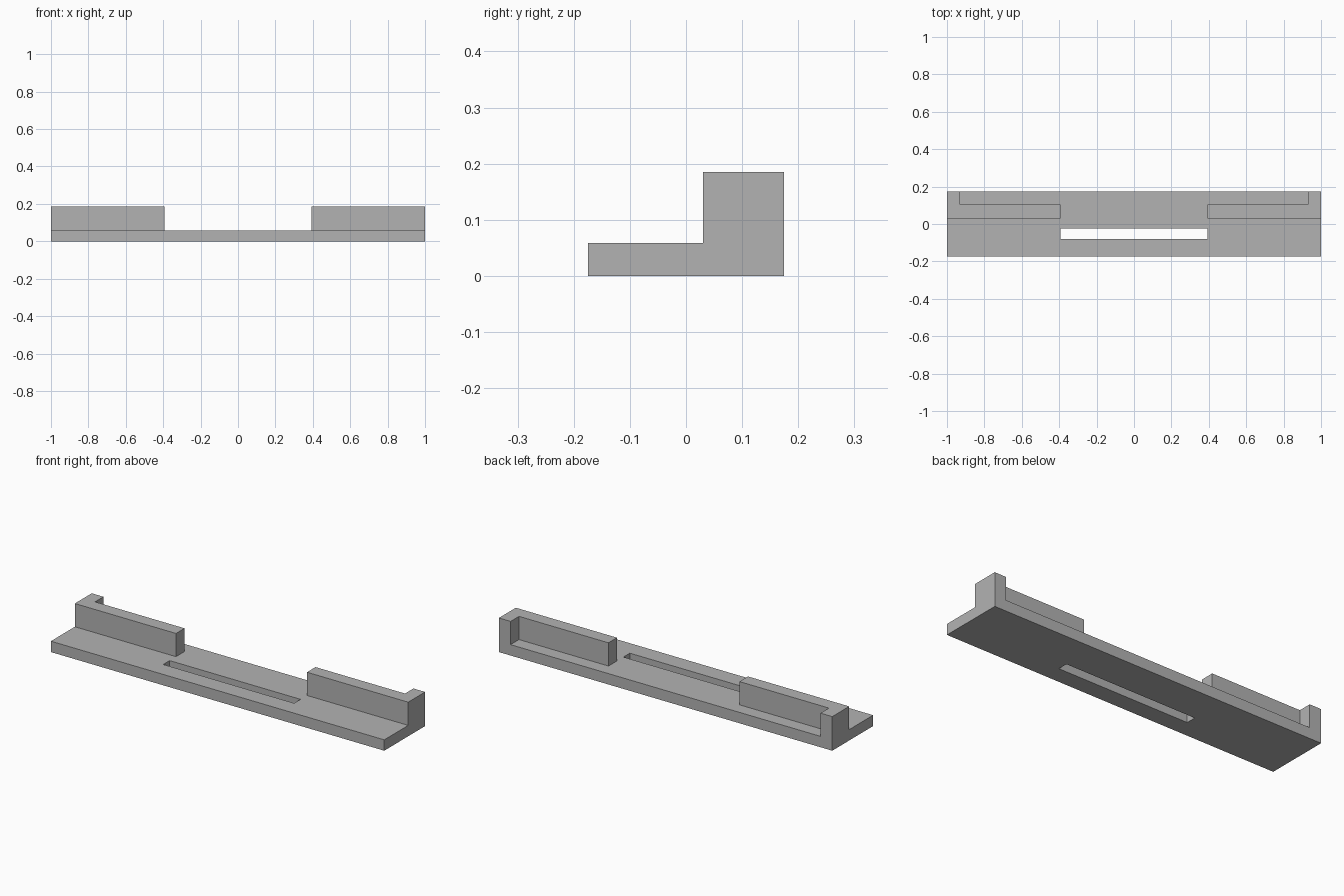
import bpy
import bmesh

default = bpy.data.objects.get("Cube")
if default:
    bpy.data.objects.remove(default, do_unlink=True)

# Single grey material
grey = bpy.data.materials.new("plain grey")
grey.use_nodes = True
colour = (0.45, 0.45, 0.45, 1)
grey.diffuse_color = colour
grey.node_tree.nodes["Principled BSDF"].inputs["Base Color"].default_value = colour

HALF_LENGTH, HALF_DEPTH = 1.0, 0.175
BASE_TOP, WALL_TOP = 0.059, 0.185
GAP = 0.393                       # half width of the opening and the slot
WALL_FRONT, WALL_BACK = 0.03, 0.103
RETURN_INNER = 0.93


def prism(name, outline, bottom, top):
    """Extrude a flat outline from bottom to top."""
    bm = bmesh.new()
    face = bm.faces.new([bm.verts.new((x, y, bottom)) for x, y in outline])
    result = bmesh.ops.extrude_face_region(bm, geom=[face])
    raised = [v for v in result["geom"] if isinstance(v, bmesh.types.BMVert)]
    bmesh.ops.translate(bm, verts=raised, vec=(0, 0, top - bottom))
    bmesh.ops.recalc_face_normals(bm, faces=bm.faces)
    mesh = bpy.data.meshes.new(name)
    bm.to_mesh(mesh)
    bm.free()
    mesh.materials.append(grey)
    obj = bpy.data.objects.new(name, mesh)
    bpy.context.collection.objects.link(obj)
    return obj


def rectangle(x0, x1, y0, y1):
    return [(x0, y0), (x1, y0), (x1, y1), (x0, y1)]


# Base plate with a long slot cut through it
base = prism("base_plate", rectangle(-HALF_LENGTH, HALF_LENGTH, -HALF_DEPTH, HALF_DEPTH), 0, BASE_TOP)
cutter = prism("slot_cutter", rectangle(-GAP, GAP, -0.08, -0.025), -0.1, 0.2)
cutter.hide_render = True
cut = base.modifiers.new("slot", "BOOLEAN")
cut.operation = "DIFFERENCE"
cut.solver = "EXACT"
cut.object = cutter
bpy.context.view_layer.objects.active = base
bpy.ops.object.modifier_apply(modifier=cut.name)
bpy.data.objects.remove(cutter, do_unlink=True)

# L-shaped walls: a long run with a short return to the back edge
for side, sign in (("left", 1), ("right", -1)):
    outline = [
        (GAP, WALL_FRONT), (HALF_LENGTH, WALL_FRONT),
        (HALF_LENGTH, HALF_DEPTH), (RETURN_INNER, HALF_DEPTH),
        (RETURN_INNER, WALL_BACK), (GAP, WALL_BACK),
    ]
    prism(side + "_wall", [(sign * x, y) for x, y in outline], BASE_TOP, WALL_TOP)
